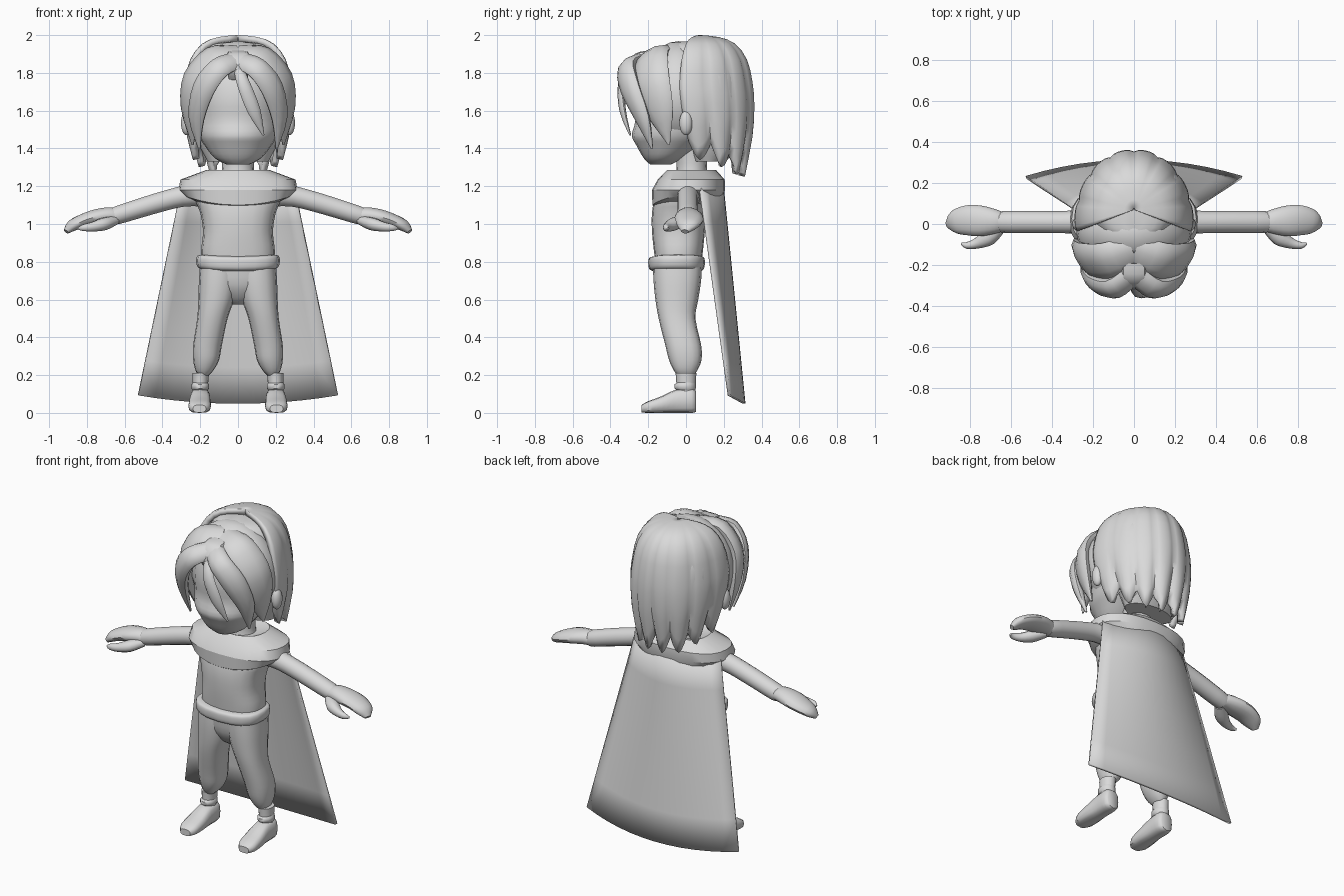
import bpy, bmesh, math
from mathutils import Vector as V

grey = bpy.data.materials.new("plain_grey")
grey.diffuse_color = (0.7, 0.7, 0.7, 1)
HEAD = V((0, 0, 1.65))


def finish(name, bm, mirror=False, thick=0, angle=45):
    bmesh.ops.recalc_face_normals(bm, faces=bm.faces)
    me = bpy.data.meshes.new(name)
    bm.to_mesh(me)
    bm.free()
    me.materials.append(grey)
    ob = bpy.data.objects.new(name, me)
    bpy.context.collection.objects.link(ob)
    if thick:
        m = ob.modifiers.new("thickness", 'SOLIDIFY')
        m.thickness, m.offset = thick, -1
    if mirror:
        m = ob.modifiers.new("mirror", 'MIRROR')
        m.use_mirror_merge = False
    bpy.context.view_layer.objects.active = ob
    ob.select_set(True)
    bpy.ops.object.shade_smooth_by_angle(angle=math.radians(angle))
    ob.select_set(False)
    return ob


def spline(rows, steps):
    """Smooth rows of points along their length."""
    out = []
    for i in range(len(rows) - 1):
        a, b, c, d = (rows[max(0, min(len(rows) - 1, i + k))] for k in (-1, 0, 1, 2))
        for s in range(steps):
            t = s / steps
            out.append([q + 0.5 * t * (r - p + t * (2 * p - 5 * q + 4 * r - w + t * (3 * (q - r) + w - p)))
                        for p, q, r, w in zip(a, b, c, d)])
    return out + [rows[-1]]


def skin(name, rows, steps=3, mirror=False, closed=True, thick=0, angle=45):
    if steps > 1:
        rows = spline(rows, steps)
    bm = bmesh.new()
    vs = [[bm.verts.new(p) for p in r] for r in rows]
    n = len(rows[0])
    for a, b in zip(vs, vs[1:]):
        for i in range(n if closed else n - 1):
            j = (i + 1) % n
            bm.faces.new((a[i], a[j], b[j], b[i]))
    if closed:
        bm.faces.new(vs[0])
        bm.faces.new(vs[-1])
    return finish(name, bm, mirror, thick, angle)


def ring(c, u, v, n, k=1.0):
    pw = lambda q: math.copysign(abs(q) ** k, q)
    return [c + u * pw(math.cos(2 * math.pi * i / n)) + v * pw(math.sin(2 * math.pi * i / n))
            for i in range(n)]


def upright(name, rows, n=16, k=1.0, lift=lambda p: 0, **kw):
    """Rows of z, x0, x1, y0, y1."""
    rings = [ring(V(((a + b) / 2, (c + d) / 2, z)), V(((b - a) / 2, 0, 0)),
                  V((0, (d - c) / 2, 0)), n, k) for z, a, b, c, d in rows]
    skin(name, [[p + V((0, 0, lift(p))) for p in r] for r in rings], **kw)


def along(name, rows, ref=None, axis=None, n=10, k=1.0, **kw):
    """Rows of x, y, z, half width, half thickness; faces away from the head if no ref."""
    pts = [V(r[:3]) for r in rows]
    rings = []
    for i, r in enumerate(rows):
        t = V(axis) if axis else (pts[min(i + 1, len(pts) - 1)] - pts[max(i - 1, 0)]).normalized()
        o = V(ref) if ref else pts[i] - HEAD
        o = (o - t * o.dot(t)).normalized()
        rings.append(ring(pts[i], t.cross(o) * r[3], o * r[4], n, k))
    skin(name, rings, **kw)


def ball(name, c, r, mirror=False):
    bm = bmesh.new()
    bmesh.ops.create_uvsphere(bm, u_segments=24, v_segments=14, radius=1)
    bmesh.ops.scale(bm, vec=r, verts=bm.verts)
    bmesh.ops.translate(bm, vec=c, verts=bm.verts)
    finish(name, bm, mirror)


# Head, neck and ears
upright("head", [(1.315, -.06, .06, -.19, -.08), (1.35, -.125, .125, -.225, -.01),
                 (1.42, -.18, .18, -.265, .1), (1.47, -.21, .21, -.287, .17),
                 (1.55, -.23, .23, -.268, .22), (1.66, -.24, .24, -.275, .24),
                 (1.78, -.23, .23, -.25, .24), (1.88, -.17, .17, -.18, .18),
                 (1.92, -.05, .05, -.06, .08)], n=20)
upright("neck", [(1.18, -.12, .12, -.08, .13), (1.28, -.085, .085, -.05, .11), (1.4, -.09, .09, -.06, .12)])
ball("ear", (.272, .0, 1.535), (.03, .035, .065), True)

# Back hair: a shell of grooved locks ending in points, over a solid core
PROFILE = [(.02, 2.0), (.35, 1.99), (.65, 1.955), (.87, 1.87), (.97, 1.75), (1.0, 1.62), (.96, 1.45), (.82, 1.25)]
LOCKS, SUB = 8, 6
rows = []
for r, z in PROFILE:
    row = []
    for i in range(LOCKS * SUB + 1):
        th = math.radians(-96 + 192 * i / (LOCKS * SUB))
        ph = abs((i % SUB) / SUB * 2 - 1)
        low = max(0, (1.75 - z) / .5)
        side = abs(math.sin(th))
        zz = z + low * (.1 * ph ** 1.5 + .09 * side ** 4)
        rr = r * (1 - .03 * ph ** 3 * min(1, r * 1.2))
        row.append(V((.292 * rr * math.sin(th), .07 * (1 - r) + .365 * rr * math.cos(th) + .03 * low * side, zz)))
    rows.append(row)
skin("back_hair", rows, steps=2, closed=False, thick=.035, angle=50)
upright("hair_core", [(1.33, -.16, .16, .04, .21), (1.45, -.22, .22, .0, .3), (1.62, -.26, .26, -.06, .32),
                      (1.78, -.255, .255, -.08, .31), (1.88, -.215, .215, -.1, .27),
                      (1.945, -.15, .15, -.08, .2), (1.965, -.05, .05, -.04, .1)], n=20)

# Middle hair band, front locks and forelock
ball("middle_hair", (0, -.04, 1.68), (.282, .2, .288))
along("side_lock", [(.0, -.13, 1.89, .09, .05), (.12, -.18, 1.875, .105, .05), (.222, -.18, 1.76, .11, .045),
                    (.25, -.14, 1.6, .085, .035), (.24, -.09, 1.42, .006, .006)], mirror=True)
along("fringe_lock", [(.02, -.26, 1.86, .06, .035), (.1, -.315, 1.825, .065, .04), (.18, -.295, 1.72, .07, .04),
                      (.22, -.23, 1.56, .05, .03), (.205, -.18, 1.4, .006, .006)], mirror=True)
along("forelock", [(.0, -.29, 1.83, .025, .02), (.03, -.34, 1.74, .035, .02), (.085, -.335, 1.6, .035, .016),
                   (.135, -.295, 1.47, .005, .005)])
along("parting_knot", [(0, -.19, 1.9, .06, .02), (0, -.26, 1.885, .06, .02), (0, -.3, 1.82, .06, .02),
                       (0, -.27, 1.77, .05, .015)], k=.7)

# Torso and belt
upright("torso", [(.78, -.19, .19, -.16, .08), (.86, -.195, .195, -.17, .09), (.96, -.185, .185, -.18, .1),
                  (1.06, -.2, .2, -.18, .11), (1.15, -.23, .23, -.16, .13), (1.22, -.18, .18, -.11, .12)], n=20, k=.8)
upright("belt", [(.755, -.195, .195, -.175, .08), (.768, -.215, .215, -.195, .095), (.8, -.222, .222, -.2, .1),
                 (.825, -.215, .215, -.195, .097), (.833, -.195, .195, -.17, .085)], n=20, k=.75,
        lift=lambda p: .25 * (p.x * p.x - .02))

# Trousers
upright("hips", [(.575, -.03, .03, -.08, .0), (.61, -.09, .09, -.12, .035), (.68, -.18, .18, -.16, .075),
                 (.79, -.2, .2, -.175, .085)], n=20, k=.8)
upright("trouser_leg", [(.79, .0, .2, -.175, .085), (.7, .0, .207, -.172, .08), (.6, .02, .21, -.162, .065),
                        (.5, .055, .216, -.145, .05), (.36, .085, .237, -.11, .08), (.28, .1, .237, -.09, .082),
                        (.225, .13, .225, -.065, .06), (.195, .16, .205, -.04, .04)], k=.85, mirror=True)

# Boots
upright("boot_shaft", [(.06, .15, .25, -.06, .05), (.12, .16, .24, -.05, .05), (.21, .153, .242, -.055, .055)],
        n=12, mirror=True)
upright("boot_cuff", [(.12, .16, .24, -.05, .05), (.13, .153, .247, -.062, .052), (.15, .153, .247, -.062, .052),
                      (.16, .16, .24, -.05, .05)], n=12, steps=1, mirror=True)
along("boot_foot", [(.2, .053, .06, .035, .055), (.2, .03, .065, .052, .065), (.2, -.05, .062, .054, .062),
                    (.202, -.13, .044, .06, .044), (.204, -.2, .031, .057, .031), (.204, -.235, .022, .035, .02)],
      ref=(0, 0, 1), axis=(0, -1, 0), n=12, k=.7, mirror=True)

# Arms, hands and thumbs
along("arm", [(.18, .02, 1.16, .07, .07), (.3, .01, 1.145, .056, .056), (.45, .01, 1.105, .054, .053),
              (.64, .01, 1.046, .053, .049), (.65, .01, 1.043, .04, .04)], ref=(0, 0, 1), n=14, mirror=True)
along("hand", [(.635, .01, 1.04, .045, .04), (.68, .012, 1.046, .06, .043), (.75, .015, 1.037, .075, .042),
               (.82, .018, 1.018, .073, .036), (.88, .008, .99, .056, .03), (.91, -.005, .96, .02, .014)],
      ref=(0, 0, 1), n=14, mirror=True)
along("thumb", [(.65, -.01, 1.02, .03, .025), (.71, -.065, 1.0, .04, .034), (.77, -.095, .985, .026, .026),
                (.82, -.105, .98, .016, .018), (.845, -.095, .975, .006, .006)], ref=(0, 0, 1), mirror=True)

# Shoulder mantle, with its lower edge raised over the arms
upright("mantle", [(1.26, -.1, .1, -.08, .11), (1.285, -.17, .17, -.1, .16), (1.235, -.305, .305, -.15, .205),
                   (1.18, -.315, .315, -.18, .207), (1.1, -.28, .28, -.178, .18), (1.085, -.2, .2, -.16, .12)],
        n=24, k=.85, steps=1, angle=30, lift=lambda p: .6 * p.x ** 2 if p.z < 1.15 else 0)

# Cape: a thin sheet flaring to a curved hem
rows = []
for j in range(7):
    t = j / 6
    rows.append([V(((.3 + .23 * t) * s, .2 + .115 * t - (.12 - .04 * t) * s * s,
                    1.2 * (1 - t) + (.05 + .045 * s * s) * t)) for s in (i / 6 - 1 for i in range(13))])
skin("cape", rows, steps=1, closed=False, thick=.015)
